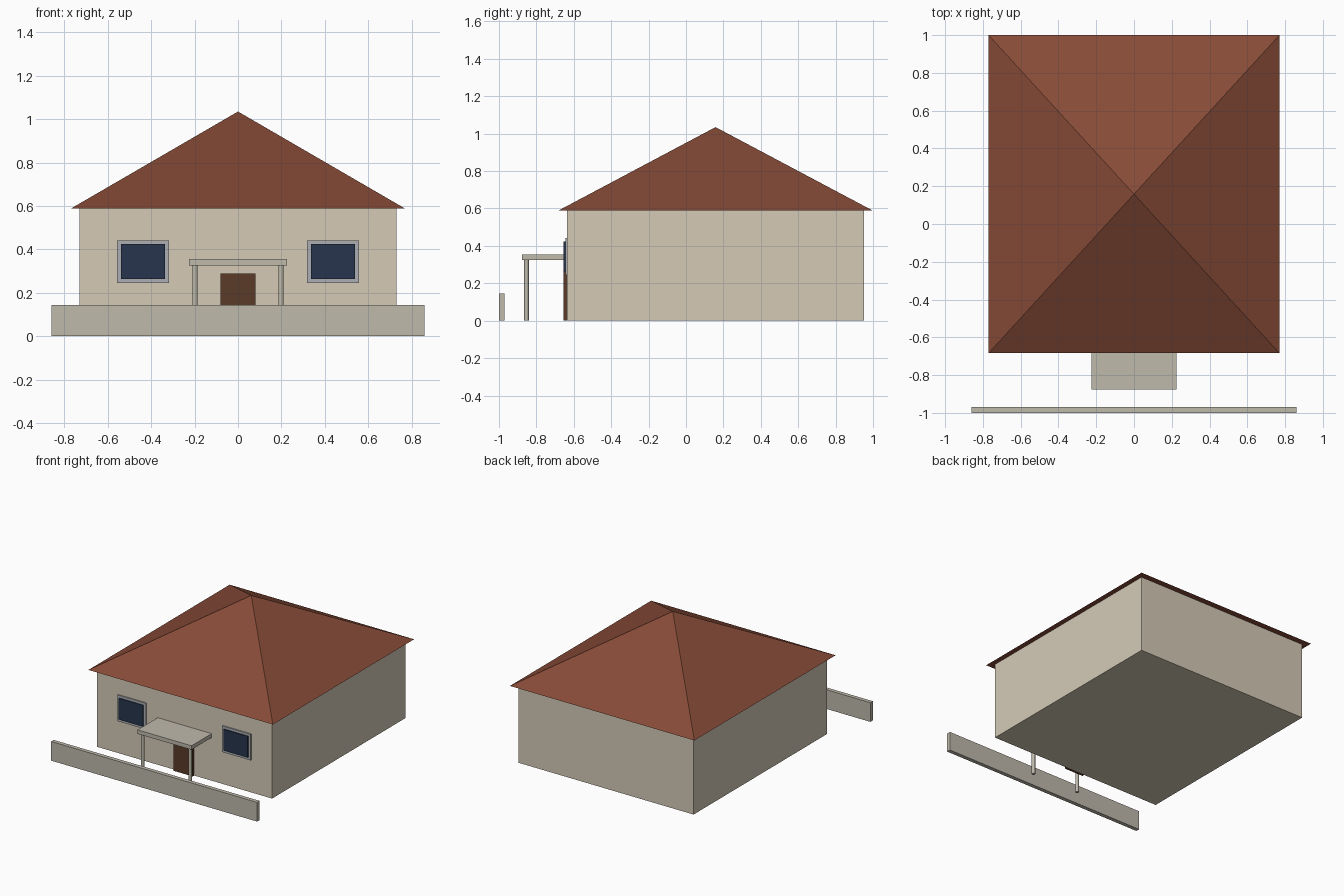
import bpy, math

if "Cube" in bpy.data.objects:
    bpy.data.objects.remove(bpy.data.objects["Cube"])

def material(name, rgb):
    m = bpy.data.materials.new(name)
    m.diffuse_color = (*rgb, 1.0)
    m.use_nodes = True
    m.node_tree.nodes["Principled BSDF"].inputs["Base Color"].default_value = m.diffuse_color
    return m

WALL = material("plaster", (0.66, 0.59, 0.47))
ROOF = material("roof_tile", (0.24, 0.07, 0.038))
STONE = material("stone", (0.52, 0.49, 0.41))
FRAME = material("window_frame", (0.42, 0.43, 0.45))
GLASS = material("glass", (0.02, 0.035, 0.075))
WOOD = material("dark_wood", (0.10, 0.043, 0.022))

def finish(ob, name, mat):
    ob.name = name
    ob.data.materials.append(mat)
    bpy.ops.object.transform_apply(location=False, rotation=True, scale=True)
    return ob

def box(name, x, y, z, mat):
    """Box from (min, max) pairs on each axis."""
    spans = (x, y, z)
    bpy.ops.mesh.primitive_cube_add(size=1, location=[(a + b) / 2 for a, b in spans])
    ob = bpy.context.object
    ob.scale = [b - a for a, b in spans]
    return finish(ob, name, mat)

EAVE = 0.588
CENTRE_Y = 0.158
FRONT = -0.636

# House body
box("house_walls", (-0.73, 0.73), (FRONT, 0.952), (0, EAVE), WALL)

# Pyramid roof with overhanging eaves
bpy.ops.mesh.primitive_cone_add(vertices=4, radius1=math.sqrt(2), radius2=0, depth=0.447,
                                location=(0, CENTRE_Y, EAVE + 0.447 / 2),
                                rotation=(0, 0, math.radians(45)))
roof = bpy.context.object
bpy.ops.object.transform_apply(location=False, rotation=True, scale=False)
roof.scale = (0.77, 0.842, 1)
finish(roof, "roof", ROOF)

# Door
box("door", (-0.08, 0.08), (-0.654, FRONT + 0.004), (0, 0.29), WOOD)

# Porch canopy
box("porch_canopy", (-0.225, 0.225), (-0.876, FRONT), (0.325, 0.355), STONE)

for side, label in ((-1, "left"), (1, "right")):
    # Windows: frame plate with proud glass pane
    cx = side * 0.4375
    box(label + "_window_frame", (cx - 0.119, cx + 0.119), (-0.645, FRONT + 0.004),
        (0.245, 0.442), FRAME)
    box(label + "_window_glass", (cx - 0.101, cx + 0.101), (-0.654, FRONT + 0.004),
        (0.264, 0.424), GLASS)
    # Porch posts
    bpy.ops.mesh.primitive_cylinder_add(vertices=12, radius=0.0125, depth=0.325,
                                        location=(side * 0.198, -0.853, 0.1625))
    finish(bpy.context.object, label + "_porch_post", STONE)
    bpy.ops.object.shade_smooth_by_angle(angle=math.radians(40))

# Front garden wall
box("garden_wall", (-0.86, 0.86), (-1.0, -0.97), (0, 0.145), STONE)
